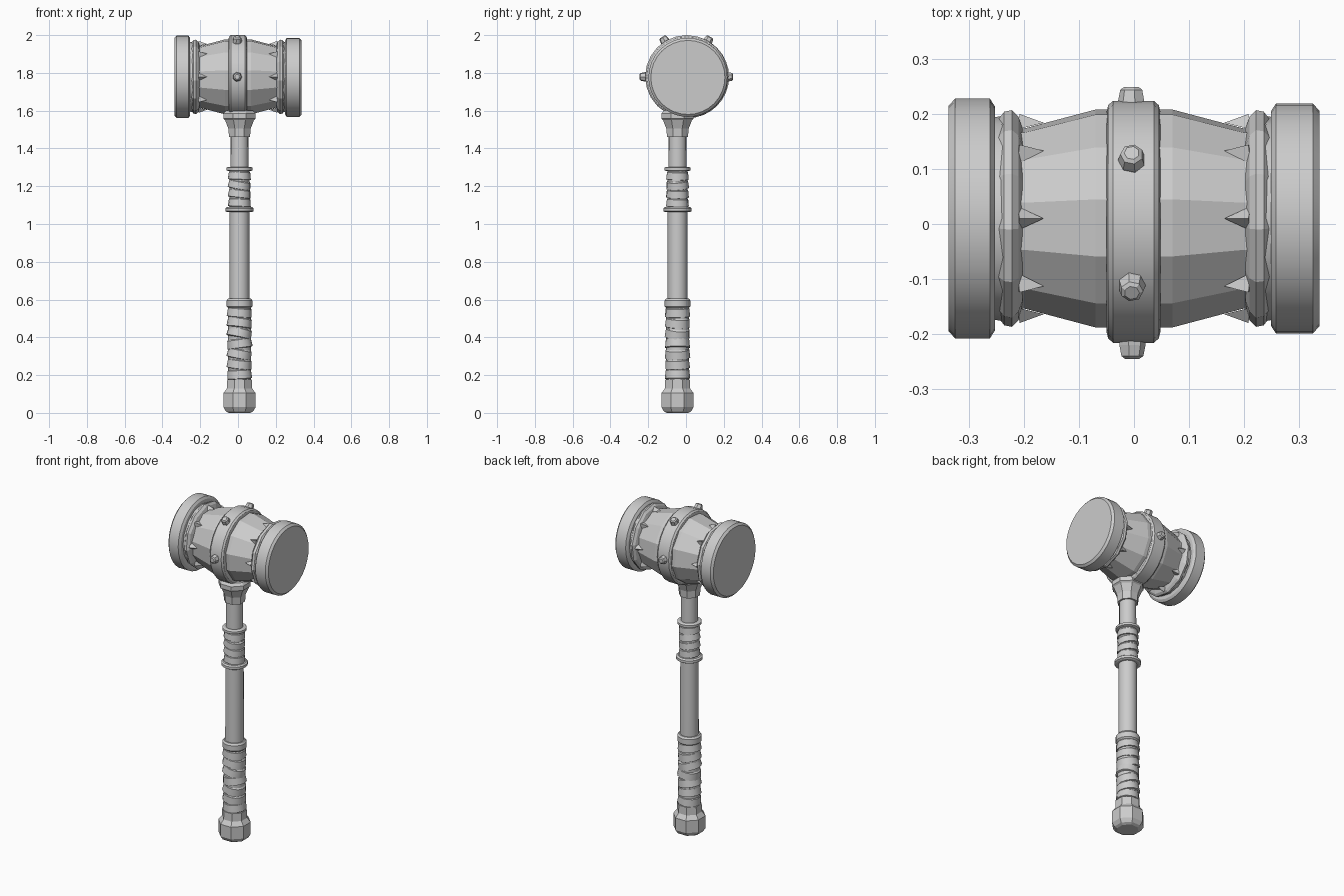
import bpy, bmesh, math, random
from mathutils import Matrix, Vector

if "Cube" in bpy.data.objects:
    bpy.data.objects.remove(bpy.data.objects["Cube"])

random.seed(4)
HX, HY = 0.008, -0.045          # handle axis
CY, CZ = 0.01, 1.779            # head axis (runs along x)


def finish(bm, name, smooth=False):
    bmesh.ops.recalc_face_normals(bm, faces=bm.faces[:])
    me = bpy.data.meshes.new(name)
    bm.to_mesh(me)
    bm.free()
    ob = bpy.data.objects.new(name, me)
    bpy.context.collection.objects.link(ob)
    if smooth:
        bpy.ops.object.select_all(action='DESELECT')
        ob.select_set(True)
        bpy.context.view_layer.objects.active = ob
        bpy.ops.object.shade_smooth_by_angle(angle=math.radians(28))
    return ob


def lathe(bm, profile, sides, matrix, phase=0.0):
    """Spin (height, radius) points around local z, with closed ends."""
    rings = []
    for h, r in profile:
        ring = []
        for i in range(sides):
            a = phase + 2 * math.pi * i / sides
            ring.append(bm.verts.new(matrix @ Vector((r * math.cos(a), r * math.sin(a), h))))
        rings.append(ring)
    for lo, hi in zip(rings, rings[1:]):
        for i in range(sides):
            j = (i + 1) % sides
            bm.faces.new((lo[i], lo[j], hi[j], hi[i]))
    bm.faces.new(rings[0][::-1])
    bm.faces.new(rings[-1])


def handle_part(name, profile, sides=16, smooth=True, phase=0.0):
    bm = bmesh.new()
    lathe(bm, profile, sides, Matrix.Translation((HX, HY, 0)), phase)
    return finish(bm, name, smooth)


def head_part(name, profile, sides=12, smooth=False, phase=0.0, cy=CY, cz=CZ):
    bm = bmesh.new()
    m = Matrix.Translation((0, cy, cz)) @ Matrix.Rotation(math.pi / 2, 4, 'Y')
    lathe(bm, profile, sides, m, phase)
    return finish(bm, name, smooth)


def wrap(name, z0, z1, count, r):
    """Overlapping, slightly tilted cloth strips around a core."""
    bm = bmesh.new()
    base = Matrix.Translation((HX, HY, 0))
    lathe(bm, [(z0, r - .004), (z1, r - .004)], 16, base)
    step = (z1 - z0) / count
    for i in range(count):
        tilt = random.choice((-1, 1)) * random.uniform(.1, .26)
        turn = random.uniform(-.5, .5)
        if i in (0, count - 1):
            tilt *= .35
        m = (Matrix.Translation((HX, HY, z0 + step * (i + .5)))
             @ Matrix.Rotation(turn, 4, 'Z') @ Matrix.Rotation(tilt, 4, 'Y'))
        h = step * .5
        lathe(bm, [(-h, r - .008), (-h * .85, r + .003), (h * .7, r - .001), (h, r - .008)], 14, m)
    return finish(bm, name, True)


# Handle, from the pommel up
handle_part("pommel", [(0, .062), (.008, .078), (.03, .092), (.105, .092), (.13, .072), (.178, .070)],
            8, False, math.pi / 8)
wrap("lower_grip_wrap", .178, .56, 7, .064)
handle_part("grip_collar", [(.555, .06), (.563, .068), (.595, .068), (.606, .06)])
handle_part("shaft", [(.5, .053), (1.1, .052), (1.3, .048), (1.6, .047)])
handle_part("lower_ring", [(1.063, .066), (1.068, .075), (1.083, .075), (1.09, .066)])
wrap("upper_grip_wrap", 1.09, 1.28, 4, .058)
handle_part("upper_ring", [(1.28, .06), (1.284, .069), (1.298, .069), (1.303, .06)])
handle_part("head_socket", [(1.46, .060), (1.505, .064), (1.55, .083), (1.558, .092), (1.585, .092), (1.6, .078)],
            8, False, math.pi / 8)

# Barrel body of the head
head_part("barrel", [(-.27, .17), (-.2, .166), (-.07, .201), (.07, .201), (.2, .166), (.27, .17)],
          12, False, .35)

# Central band with four studs
head_part("central_band", [(-.05, .2), (-.047, .212), (-.038, .22), (.036, .22), (.045, .212), (.048, .2)],
          24, True, cy=.004, cz=1.78)
bm = bmesh.new()
for deg in (0, 59, 121, 180):
    a = math.radians(deg)
    d = Vector((0, math.cos(a), math.sin(a)))
    m = (Matrix.Translation(Vector((-.004, .002, CZ)) + d * .2)
         @ d.to_track_quat('Z', 'Y').to_matrix().to_4x4())
    lathe(bm, [(0, .026), (.022, .025), (.042, .021), (.047, .014)], 7, m)
finish(bm, "studs")

# Striking faces, clamp rings and teeth on both ends
for s, side, r, inner in ((-1, "left", .218, .253), (1, "right", .209, .249)):
    head_part(side + "_striking_face",
              [(s * inner, r - .014), (s * (inner + .009), r), (s * .325, r), (s * .337, r - .013)],
              32, True, cz=1.779 if s < 0 else 1.776)
    head_part(side + "_neck", [(s * .235, .186), (s * .26, .184)], 16, True)
    head_part(side + "_clamp_ring",
              [(s * .249, .178), (s * .236, .195), (s * .222, .198), (s * .21, .186), (s * .203, .165)],
              12, False, .1)
    bm = bmesh.new()
    for k in range(8):
        a = k * math.pi / 4
        m = Matrix.Translation((0, CY, CZ)) @ Matrix.Rotation(a, 4, 'X')
        pts = [(.212, -.022, .162), (.212, .022, .162), (.208, 0, .19), (.164, 0, .174)]
        v = [bm.verts.new(m @ Vector((s * x, y, z))) for x, y, z in pts]
        for f in ((0, 1, 2), (0, 1, 3), (1, 2, 3), (0, 2, 3)):
            bm.faces.new([v[i] for i in f])
    finish(bm, side + "_teeth")
